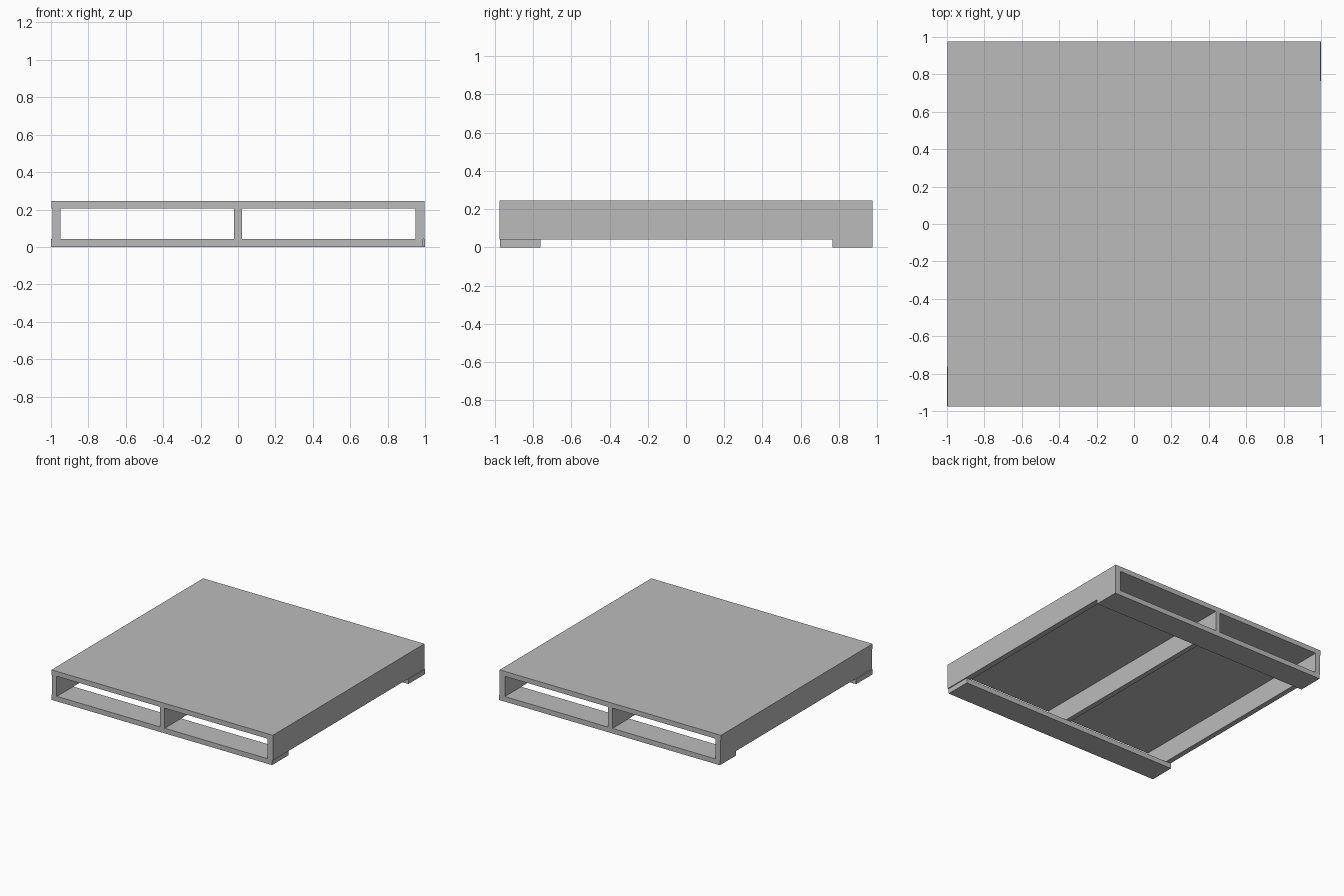
import bpy

cube = bpy.data.objects.get("Cube")
if cube:
    bpy.data.objects.remove(cube, do_unlink=True)

# Single plain grey material
GREY = (0.5, 0.5, 0.5, 1.0)
grey = bpy.data.materials.new("plain_grey")
grey.use_nodes = True
grey.diffuse_color = GREY
grey.node_tree.nodes["Principled BSDF"].inputs["Base Color"].default_value = GREY


def box(name, low, high):
    """Axis-aligned board between two opposite corners."""
    bpy.ops.mesh.primitive_cube_add(
        size=1, location=[(a + b) / 2 for a, b in zip(low, high)])
    obj = bpy.context.object
    obj.name = name
    obj.scale = [b - a for a, b in zip(low, high)]
    bpy.ops.object.transform_apply(location=False, rotation=False, scale=True)
    obj.data.materials.append(grey)
    return obj


BOARD = 0.041       # thickness of the deck and bottom boards
DECK_Z = 0.206      # underside of the deck
TOP = 0.246
Y = 0.975           # half depth

# Top deck
box("top_deck", (-0.997, -Y, DECK_Z), (0.996, Y, TOP))

# Three stringers running front to back
stringers = {
    "right_stringer": (-0.993, -0.95),
    "middle_stringer": (-0.021, 0.021),
    "left_stringer": (0.949, 0.996),
}
for name, (x0, x1) in stringers.items():
    box(name, (x0, -Y, BOARD), (x1, Y, DECK_Z))

# Bottom boards, slightly staggered sideways
box("front_bottom_board", (-1, -0.972, 0), (0.988, -0.762, BOARD))
box("back_bottom_board", (-0.988, 0.765, 0), (1, Y, BOARD))
